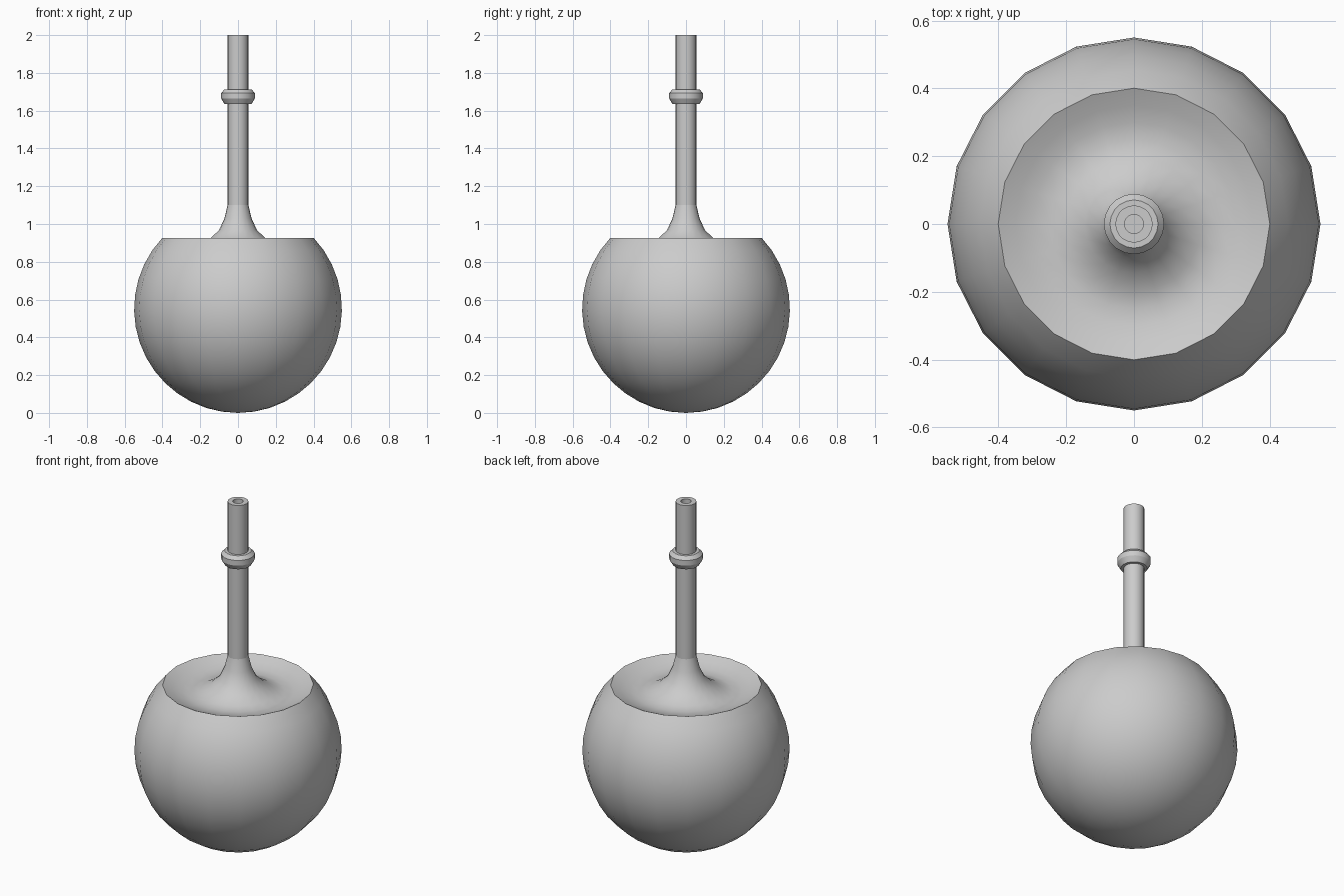
import bpy
import bmesh
from math import sin, cos, asin, pi, radians

if "Cube" in bpy.data.objects:
    bpy.data.objects.remove(bpy.data.objects["Cube"])

SIDES = 20


def lathe(name, profile, sharp_angle=28):
    """Spin an (r, z) profile around the z axis; r = 0 makes a pole."""
    bm = bmesh.new()
    rings = []
    for r, z in profile:
        if r == 0:
            rings.append([bm.verts.new((0, 0, z))] * SIDES)
        else:
            rings.append([bm.verts.new((r * cos(2 * pi * i / SIDES),
                                        r * sin(2 * pi * i / SIDES), z))
                          for i in range(SIDES)])
    for a, b in zip(rings, rings[1:]):
        for i in range(SIDES):
            j = (i + 1) % SIDES
            bm.faces.new(list(dict.fromkeys((a[i], a[j], b[j], b[i]))))
    bmesh.ops.recalc_face_normals(bm, faces=bm.faces)
    mesh = bpy.data.meshes.new(name)
    bm.to_mesh(mesh)
    bm.free()
    obj = bpy.data.objects.new(name, mesh)
    bpy.context.collection.objects.link(obj)
    bpy.ops.object.select_all(action='DESELECT')
    obj.select_set(True)
    bpy.context.view_layer.objects.active = obj
    bpy.ops.object.shade_smooth_by_angle(angle=radians(sharp_angle))
    return obj


# Round body: spherical arc up to the rim, shallow dish, flare into the stem
R, RIM_Z, STEPS = 0.55, 0.927, 15
rim_angle = asin((RIM_Z - R) / R)
body = [(0, 0)]
for k in range(1, STEPS + 1):
    a = -pi / 2 + (rim_angle + pi / 2) * k / STEPS
    body.append((R * cos(a), R + R * sin(a)))
body += [(0.35, 0.904), (0.30, 0.888), (0.25, 0.882), (0.20, 0.893),
         (0.145, 0.925), (0.10, 0.968), (0.072, 1.03), (0.055, 1.10)]
lathe("round_body", body)

# Hollow stem tube with a bore at the top
lathe("stem", [(0.055, 1.10), (0.055, 2.0), (0.028, 2.0),
               (0.028, 1.80), (0, 1.80)])

# Bevelled collar around the stem
lathe("collar", [(0.054, 1.634), (0.071, 1.634), (0.089, 1.664),
                 (0.089, 1.694), (0.071, 1.713), (0.054, 1.713)])
